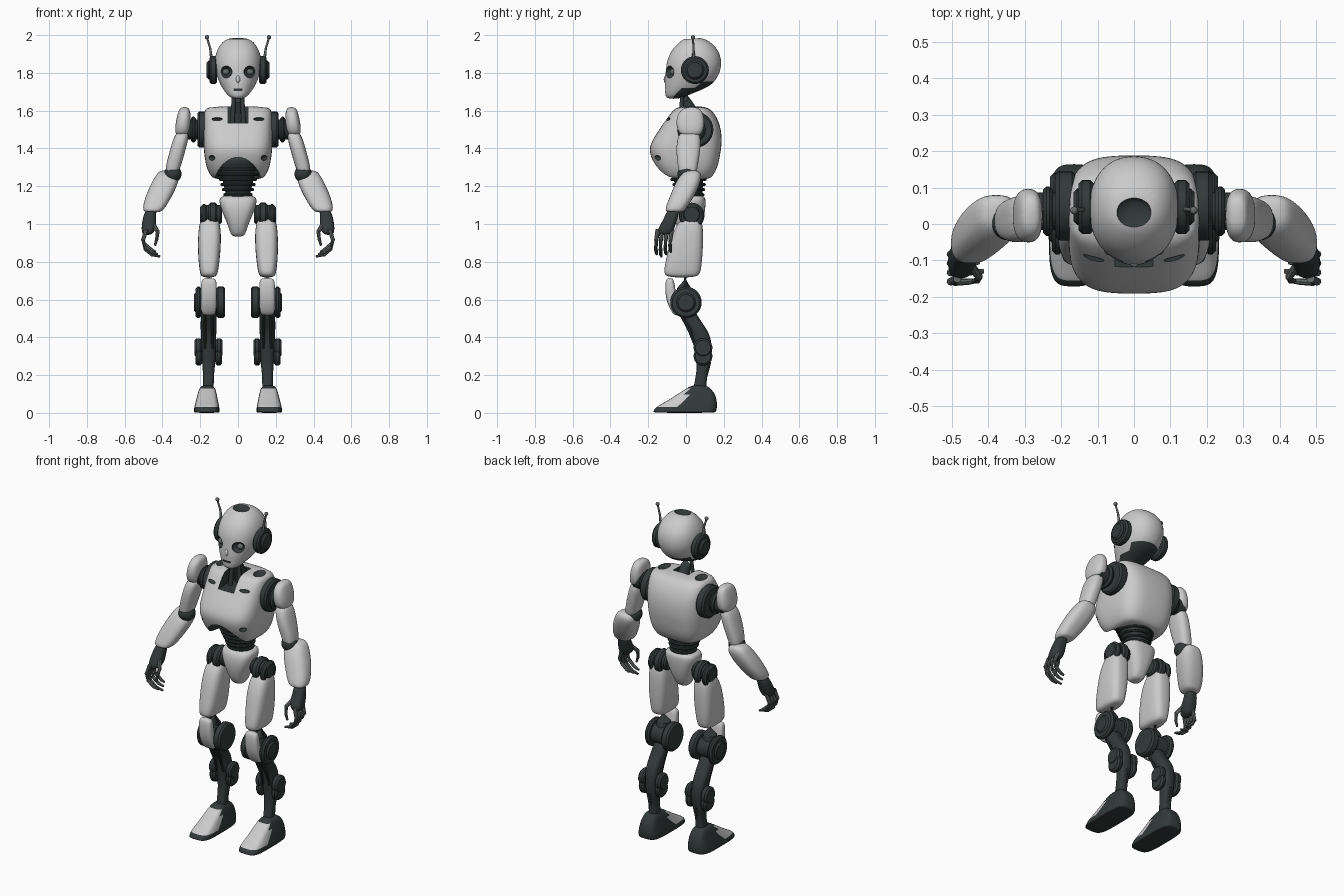
import bpy, bmesh, math
from mathutils import Vector, Matrix


def material(name, r, g, b):
    m = bpy.data.materials.new(name)
    m.diffuse_color = (r, g, b, 1)
    return m


SHELL = material("pale shell", 0.60, 0.60, 0.60)
DARK = material("dark graphite", 0.033, 0.042, 0.041)
STEEL = material("grey steel", 0.13, 0.14, 0.14)
objects, cutters = [], []


def finish(name, bm, mats, mirror=False, subsurf=0):
    bmesh.ops.recalc_face_normals(bm, faces=bm.faces)
    me = bpy.data.meshes.new(name)
    bm.to_mesh(me)
    bm.free()
    me.shade_smooth()
    for m in mats:
        me.materials.append(m)
    ob = bpy.data.objects.new(name, me)
    bpy.context.collection.objects.link(ob)
    if mirror:
        mod = ob.modifiers.new("mirror", 'MIRROR')
        mod.use_mirror_merge = False
    if subsurf:
        ob.modifiers.new("smooth", 'SUBSURF').levels = subsurf
    objects.append(ob)
    return ob


def skin(bm, rings):
    """Bridge rings of points and cap both ends."""
    rows = [[bm.verts.new(p) for p in ring] for ring in rings]
    n = len(rows[0])
    for a, b in zip(rows, rows[1:]):
        for i in range(n):
            j = (i + 1) % n
            bm.faces.new((a[i], a[j], b[j], b[i]))
    bm.faces.new(rows[0][::-1])
    bm.faces.new(rows[-1])


def loft(name, sections, mats, mirror=True, power=2.6, rule=None, n=20):
    """Sections are (z, x0, x1, y0, y1) rounded rectangles."""
    bm, rings = bmesh.new(), []
    for z, x0, x1, y0, y1 in sections:
        ring = []
        for i in range(n):
            t = 2 * math.pi * (i + 0.5) / n
            c, s = math.cos(t), math.sin(t)
            c = math.copysign(abs(c) ** (2 / power), c)
            s = math.copysign(abs(s) ** (2 / power), s)
            ring.append(((x0 + x1 + (x1 - x0) * c) / 2, (y0 + y1 + (y1 - y0) * s) / 2, z))
        rings.append(ring)
    skin(bm, rings)
    if rule:
        bmesh.ops.recalc_face_normals(bm, faces=bm.faces)
        for f in bm.faces:
            f.material_index = int(rule(f.calc_center_median(), f.normal))
    return finish(name, bm, mats, mirror, 2)


def tubes(name, paths, mat, mirror=True, n=12):
    """Each path is a list of (x, y, z, radius)."""
    bm = bmesh.new()
    for path in paths:
        pts = [Vector(p[:3]) for p in path]
        rings = []
        for i, p in enumerate(pts):
            d = pts[min(i + 1, len(pts) - 1)] - pts[max(i - 1, 0)]
            q = d.to_track_quat('Z', 'Y')
            rings.append([p + q @ Vector((path[i][3] * math.cos(t), path[i][3] * math.sin(t), 0))
                          for t in (2 * math.pi * k / n for k in range(n))])
        skin(bm, rings)
    return finish(name, bm, [mat], mirror)


def disc(x0, x1, y, z, r, b=0.01):
    """Path of a bevelled disc whose axis runs along x."""
    return [(x0, y, z, r - b), (x0 + b, y, z, r), (x1 - b, y, z, r), (x1, y, z, r - b)]


def ball(name, centre, scale, mats, mirror=True, index=0):
    bm = bmesh.new()
    mat = Matrix.Translation(centre) @ Matrix.Diagonal((*scale, 1))
    bmesh.ops.create_uvsphere(bm, u_segments=28, v_segments=16, radius=1, matrix=mat)
    for f in bm.faces:
        f.material_index = index
    return finish(name, bm, mats, mirror)


def carve(target, centre, scale, mirror=True, box=False):
    """Cut a dark-lined recess into a shell."""
    if box:
        bm = bmesh.new()
        bmesh.ops.create_cube(bm, size=2, matrix=Matrix.Translation(centre) @ Matrix.Diagonal((*scale, 1)))
        for f in bm.faces:
            f.material_index = 1
        cut = finish("recess_cutter", bm, [SHELL, DARK], mirror)
    else:
        cut = ball("recess_cutter", centre, scale, [SHELL, DARK], mirror, 1)
    cut.hide_render = True
    cutters.append(cut)
    mod = target.modifiers.new("recess", 'BOOLEAN')
    mod.operation, mod.solver, mod.object = 'DIFFERENCE', 'EXACT', cut


# Head with eye sockets, mouth and crown recess
head = loft("head", [(1.662, -.035, .035, -.105, -.03), (1.69, -.062, .062, -.112, .03),
                     (1.72, -.085, .085, -.113, .11), (1.75, -.1, .1, -.115, .152),
                     (1.80, -.12, .12, -.11, .182), (1.86, -.128, .128, -.105, .192),
                     (1.92, -.115, .115, -.08, .175), (1.965, -.085, .085, -.035, .13),
                     (1.987, -.045, .045, .0, .085)], [SHELL, DARK], False, 2.2,
            lambda c, n: n.z < -0.6 and c.y > -0.06)
carve(head, (.066, -.09, 1.805), (.038, .034, .032))
carve(head, (0, .03, 1.987), (.05, .042, .02), False)
carve(head, (0, -.112, 1.712), (.024, .012, .004), False, True)
ball("eye", (.064, -.07, 1.805), (.019, .016, .017), [STEEL])
ball("nose", (0, -.104, 1.765), (.012, .014, .022), [SHELL], False)
tubes("ear_pod", [disc(.11, .152, .047, 1.815, .074), disc(.14, .166, .047, 1.815, .05)], DARK, n=28)
tubes("antenna", [[(.14, .04, 1.87, .008), (.147, .04, 1.93, .006), (.164, .037, 1.985, .005)]], STEEL)
ball("antenna_tip", (.164, .037, 1.989), (.011, .011, .011), [STEEL])
tubes("neck", [[(0, .05, 1.53, .045), (0, .03, 1.59, .036), (0, .0, 1.65, .028), (0, .0, 1.73, .035)],
               [(.03, -.03, 1.53, .014), (.022, -.02, 1.68, .01)],
               [(-.03, -.03, 1.53, .014), (-.022, -.02, 1.68, .01)]], DARK, False, 16)

# Chest shell with collar notch, vents and belly arch
torso = loft("torso", [(1.625, -.165, .165, -.04, .1), (1.60, -.182, .182, -.075, .145),
                       (1.52, -.184, .184, -.13, .187), (1.43, -.184, .184, -.19, .192),
                       (1.38, -.182, .182, -.198, .185), (1.30, -.17, .17, -.165, .17),
                       (1.25, -.145, .145, -.125, .14), (1.235, -.12, .12, -.1, .12)],
             [SHELL, DARK], False, 3.4)
carve(torso, (0, -.07, 1.225), (.122, .18, .165), False)
carve(torso, (0, -.09, 1.60), (.052, .14, .065), False, True)
carve(torso, (.115, -.105, 1.556), (.034, .03, .009))
carve(torso, (.125, .03, 1.622), (.03, .045, .015))
carve(torso, (.14, -.155, 1.35), (.018, .03, .014))

# Ribbed waist
loft("waist", [(1.11, -.055, .055, -.03, .085), (1.2, -.075, .075, -.05, .09),
               (1.28, -.095, .095, -.09, .095), (1.34, -.09, .09, -.13, .08),
               (1.37, -.06, .06, -.1, .06)], [DARK], False)
ribs = []
for i in range(6):
    rx, ry = .07 + .008 * i, .065 + .008 * i
    ribs.append([(rx * math.cos(t), .025 - .004 * i + ry * math.sin(t), 1.155 + .027 * i, .008)
                 for t in (2 * math.pi * k / 28 for k in range(29))])
tubes("waist_ribs", ribs, DARK, False, 8)

# Pelvis and hips
loft("pelvis", [(1.155, -.085, .085, -.03, .095), (1.13, -.105, .105, -.06, .107),
                (1.07, -.088, .088, -.068, .102), (1.0, -.056, .056, -.055, .088),
                (.955, -.042, .042, -.035, .065), (.932, -.03, .03, -.015, .045)], [SHELL], False, 2.8)
tubes("hip_joint", [disc(.085, .2, .03, 1.05, .05), disc(.11, .155, .03, 1.045, .068),
                    disc(.165, .195, .03, 1.04, .065)], DARK, n=24)

# Shoulders and arms
tubes("shoulder_joint", [disc(.16, .215, .05, 1.5, .095), disc(.2, .31, .035, 1.5, .052),
                         disc(.222, .25, .035, 1.5, .068)], DARK, n=28)
loft("shoulder_cap", [(1.62, .262, .305, -.005, .065), (1.592, .25, .318, -.042, .09),
                      (1.54, .25, .33, -.055, .1), (1.49, .255, .335, -.045, .092),
                      (1.465, .27, .325, -.02, .07)], [SHELL])
loft("upper_arm", [(1.5, .25, .33, -.04, .08), (1.4, .275, .358, -.055, .078),
                   (1.32, .298, .38, -.045, .065), (1.28, .312, .384, -.04, .058),
                   (1.265, .32, .375, -.03, .05)], [SHELL])
ball("elbow", (.345, .005, 1.265), (.046, .05, .046), [DARK])
loft("forearm", [(1.285, .345, .415, .0, .07), (1.255, .308, .438, -.035, .085),
                 (1.2, .322, .468, -.065, .07), (1.13, .358, .496, -.092, .035),
                 (1.08, .39, .506, -.112, -.002), (1.06, .41, .495, -.105, -.015)], [SHELL])
loft("palm", [(1.08, .43, .49, -.1, -.03), (1.03, .435, .505, -.115, -.045),
              (.98, .43, .512, -.148, -.06), (.94, .455, .508, -.155, -.075)], [DARK])
fingers = []
for i in range(4):
    y, k = -.15 + .025 * i, .012 * abs(i - 1)
    fingers.append([(.485, y, .97, .012), (.503, y - .008, .915, .011), (.492, y - .01, .868 + k, .01),
                    (.455, y - .008, .837 + k, .009), (.412 + k, y - .005, .828 + k, .006)])
fingers.append([(.45, -.11, 1.0, .012), (.425, -.145, .96, .011), (.43, -.155, .92, .009), (.44, -.155, .885, .006)])
tubes("fingers", fingers, STEEL, n=8)

# Thighs and knees
loft("thigh", [(1.04, .115, .185, .0, .07), (1.01, .095, .205, -.045, .088),
               (.93, .088, .213, -.08, .093), (.83, .094, .212, -.102, .088),
               (.75, .104, .204, -.12, .08), (.715, .115, .195, -.11, .065)], [SHELL], True, 3)
tubes("knee_joint", [[(.155, .0, .76, .04), (.155, -.01, .66, .038), (.155, .0, .56, .05)],
                     disc(.068, .115, .0, .585, .083), disc(.195, .225, .0, .585, .083),
                     disc(.1, .21, .0, .585, .06), disc(.215, .234, .0, .585, .052)], DARK, n=28)
loft("kneecap", [(.715, .12, .188, -.1, -.07), (.69, .112, .196, -.112, -.06),
                 (.6, .112, .198, -.108, -.05), (.54, .115, .196, -.08, -.03),
                 (.515, .122, .188, -.06, -.03)], [SHELL], True, 3.2)

# Shins, calf joints and pistons
loft("shin", [(.56, .115, .195, -.045, .045), (.5, .112, .198, -.02, .065),
              (.43, .115, .198, .035, .125), (.34, .115, .195, .045, .142),
              (.26, .12, .19, .06, .13), (.18, .13, .183, .05, .105), (.1, .125, .19, .03, .115)], [DARK])
tubes("calf_joint", [disc(.082, .118, .09, .345, .05), disc(.19, .23, .09, .345, .05),
                     disc(.086, .118, .09, .3, .05), disc(.19, .226, .09, .3, .05)], DARK, n=24)
tubes("leg_pistons", [[(x, -.025, .52, .009), (x, .02, .43, .008), (x, .055, .34, .007)] for x in (.135, .175)]
      + [[(.155, .125, .27, .009), (.155, .09, .14, .009)]], DARK, n=8)

# Feet with pale instep plate
loft("foot", [(0, .098, .234, -.172, .155), (.006, .097, .235, -.175, .16), (.03, .098, .232, -.165, .166),
              (.06, .105, .224, -.105, .165), (.1, .112, .214, -.045, .155),
              (.13, .12, .205, .005, .13), (.147, .135, .19, .03, .105)], [DARK, SHELL], True, 4,
     lambda c, n: c.z > .035 and c.z < .125 and c.y < -.0 and n.z < .95)

# Bake the modifiers and keep hard edges crisp
bpy.context.view_layer.update()
graph = bpy.context.evaluated_depsgraph_get()
baked = [(ob, bpy.data.meshes.new_from_object(ob.evaluated_get(graph))) for ob in objects if ob not in cutters]
for ob, me in baked:
    ob.modifiers.clear()
    ob.data = me
    me.set_sharp_from_angle(angle=math.radians(40))
for ob in cutters:
    bpy.data.objects.remove(ob)
